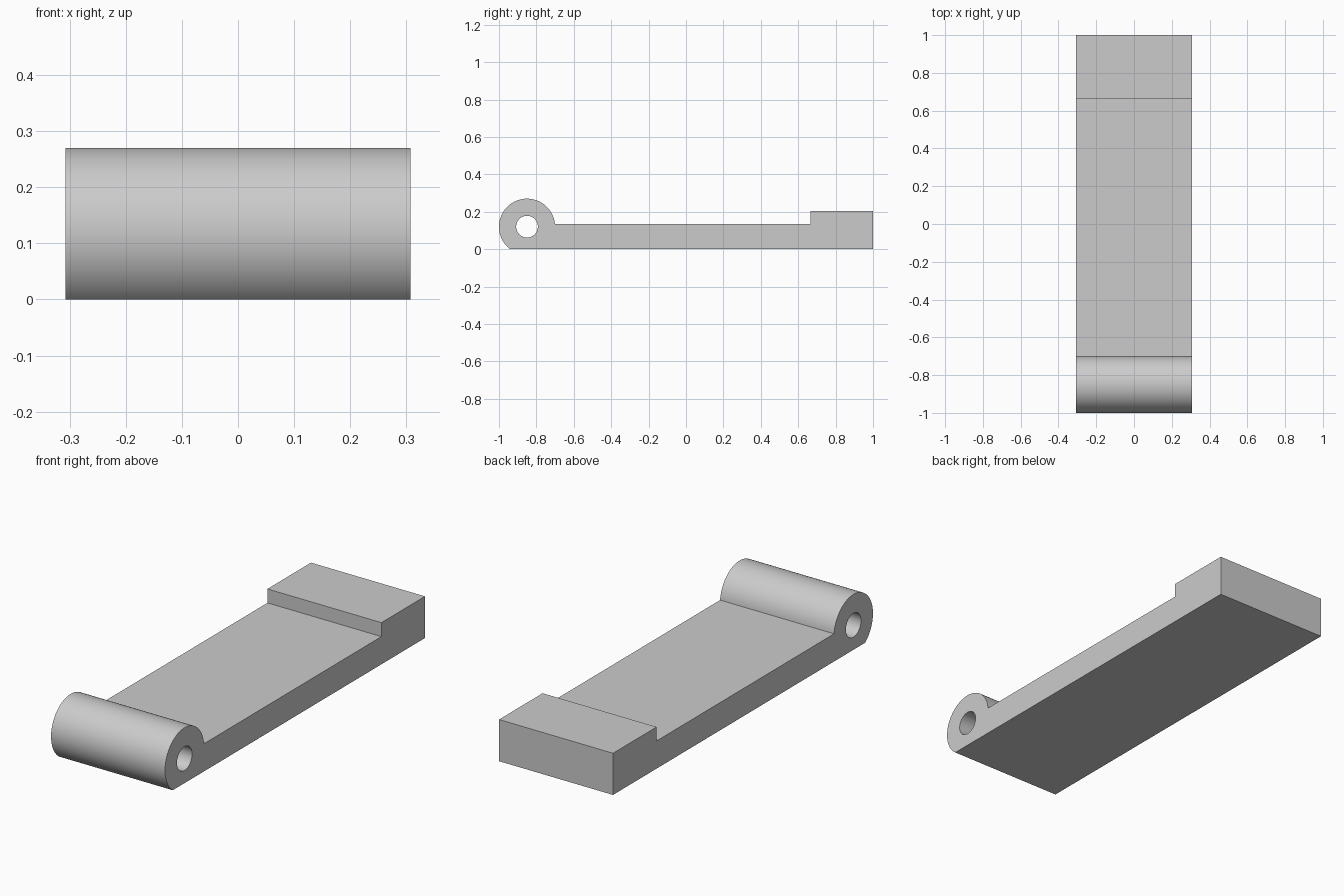
import bpy
import bmesh
from math import asin, cos, sin, pi, radians, tau

cube = bpy.data.objects.get("Cube")
if cube:
    bpy.data.objects.remove(cube, do_unlink=True)

HALF_WIDTH = 0.307
BARREL_Y, BARREL_Z, BARREL_R, HOLE_R = -0.85, 0.12, 0.15, 0.058
PLATE_TOP, BLOCK_TOP, BLOCK_START = 0.135, 0.203, 0.665


def arc(radius, start, end, steps):
    return [(BARREL_Y + radius * cos(start + (end - start) * i / steps),
             BARREL_Z + radius * sin(start + (end - start) * i / steps))
            for i in range(steps + 1)]


# Side profile: barrel arc from the plate top round to the flat base, then the raised end block
start = asin((PLATE_TOP - BARREL_Z) / BARREL_R)
end = pi + asin(BARREL_Z / BARREL_R)
outline = arc(BARREL_R, start, end, 64)
outline += [(1, 0), (1, BLOCK_TOP), (BLOCK_START, BLOCK_TOP), (BLOCK_START, PLATE_TOP)]
pin_hole = arc(HOLE_R, 0, tau, 48)[:-1]

# Fill the profile around the pin hole and extrude it across the width
bm = bmesh.new()
edges = []
for loop in (outline, pin_hole):
    verts = [bm.verts.new((-HALF_WIDTH, y, z)) for y, z in loop]
    edges += [bm.edges.new((verts[i - 1], verts[i])) for i in range(len(verts))]
bmesh.ops.triangle_fill(bm, edges=edges, use_beauty=True)
result = bmesh.ops.extrude_face_region(bm, geom=bm.faces[:], use_keep_orig=True)
moved = [g for g in result["geom"] if isinstance(g, bmesh.types.BMVert)]
bmesh.ops.translate(bm, verts=moved, vec=(2 * HALF_WIDTH, 0, 0))
bmesh.ops.recalc_face_normals(bm, faces=bm.faces[:])

mesh = bpy.data.meshes.new("hinge_arm")
bm.to_mesh(mesh)
bm.free()
hinge_arm = bpy.data.objects.new("hinge_arm", mesh)
bpy.context.collection.objects.link(hinge_arm)

# Plain grey material
grey = bpy.data.materials.new("light_grey")
grey.use_nodes = True
colour = (0.6, 0.6, 0.6, 1)
grey.diffuse_color = colour
grey.node_tree.nodes["Principled BSDF"].inputs["Base Color"].default_value = colour
mesh.materials.append(grey)

# Smooth barrel and hole, sharp edges elsewhere
bpy.ops.object.select_all(action="DESELECT")
hinge_arm.select_set(True)
bpy.context.view_layer.objects.active = hinge_arm
bpy.ops.object.shade_smooth_by_angle(angle=radians(30))
